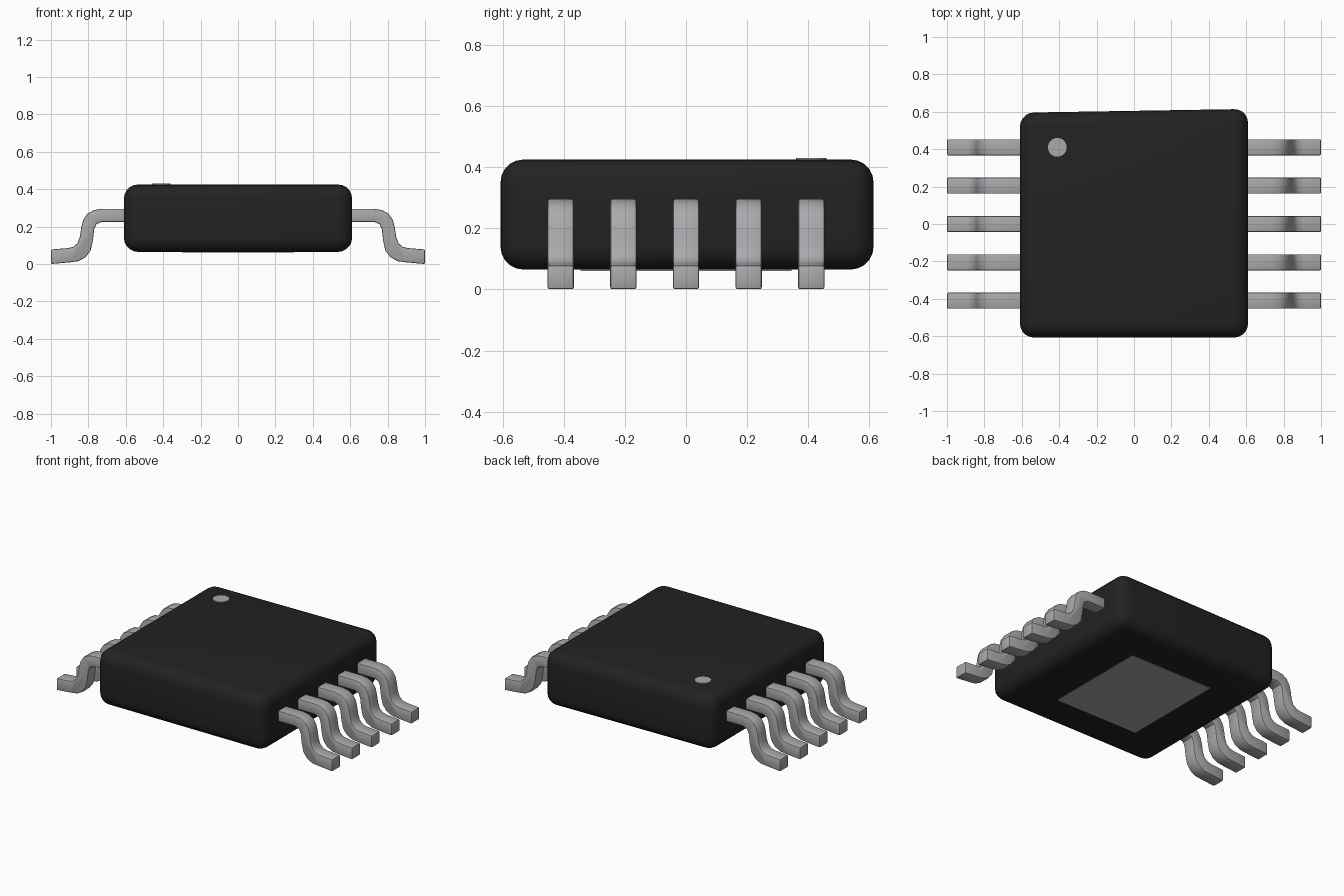
import bpy, bmesh, math

if "Cube" in bpy.data.objects:
    bpy.data.objects.remove(bpy.data.objects["Cube"])


def material(name, rgb):
    m = bpy.data.materials.new(name)
    m.diffuse_color = (*rgb, 1)
    m.use_nodes = True
    m.node_tree.nodes["Principled BSDF"].inputs["Base Color"].default_value = m.diffuse_color
    return m


BLACK = material("black_plastic", (0.016, 0.016, 0.016))
METAL = material("grey_metal", (0.40, 0.40, 0.42))


def finish(name, bm, mat, bevel=0, segments=1, angle=40):
    bmesh.ops.recalc_face_normals(bm, faces=bm.faces)
    me = bpy.data.meshes.new(name)
    bm.to_mesh(me)
    bm.free()
    ob = bpy.data.objects.new(name, me)
    bpy.context.collection.objects.link(ob)
    me.materials.append(mat)
    if bevel:
        mod = ob.modifiers.new("Bevel", 'BEVEL')
        mod.width, mod.segments = bevel, segments
        mod.limit_method, mod.angle_limit = 'ANGLE', math.radians(angle)
    bpy.ops.object.select_all(action='DESELECT')
    bpy.context.view_layer.objects.active = ob
    ob.select_set(True)
    if bevel:
        bpy.ops.object.modifier_apply(modifier="Bevel")
    bpy.ops.object.shade_smooth_by_angle(angle=math.radians(35))
    return ob


def prism(points, y0, y1):
    # closed x/z outline extruded along y
    bm = bmesh.new()
    a = [bm.verts.new((x, y0, z)) for x, z in points]
    b = [bm.verts.new((x, y1, z)) for x, z in points]
    bm.faces.new(a)
    bm.faces.new(b)
    n = len(points)
    for i in range(n):
        j = (i + 1) % n
        bm.faces.new((a[i], a[j], b[j], b[i]))
    return bm


def box(x, y, z0, z1):
    return prism([(-x, z0), (x, z0), (x, z1), (-x, z1)], -y, y)


# rounded body; its back edge is very slightly skewed
bm = box(0.61, 0.607, 0.065, 0.425)
for v in bm.verts:
    if v.co.y > 0:
        v.co.y = 0.595 if v.co.x < 0 else 0.615
finish("chip_body", bm, BLACK, 0.075, 5)

# gull-wing legs, five on each side
upper = [(0.56, 0.295), (0.73, 0.295), (0.772, 0.288), (0.806, 0.268), (0.828, 0.235),
         (0.838, 0.195), (0.846, 0.145), (0.858, 0.112), (0.88, 0.092), (0.91, 0.085),
         (1.0, 0.078)]
lower = [(1.0, 0.0), (0.90, 0.009), (0.855, 0.015), (0.815, 0.036), (0.788, 0.072),
         (0.776, 0.125), (0.769, 0.185), (0.758, 0.212), (0.73, 0.225), (0.56, 0.225)]
for side, sign in (("right", 1), ("left", -1)):
    outline = [(sign * x, z) for x, z in upper + lower]
    for i in range(5):
        y = -0.41 + 0.205 * i
        finish(f"{side}_leg_{i + 1}", prism(outline, y - 0.043, y + 0.043),
               METAL, 0.007, 2, 50)

# orientation dot on top
bm = bmesh.new()
bmesh.ops.create_cone(bm, cap_ends=True, segments=32, radius1=0.05, radius2=0.05, depth=0.02)
bmesh.ops.translate(bm, verts=bm.verts, vec=(-0.41, 0.41, 0.42))
finish("marker_dot", bm, METAL)

# thermal pad underneath
finish("bottom_pad", box(0.30, 0.345, 0.061, 0.069), METAL)
